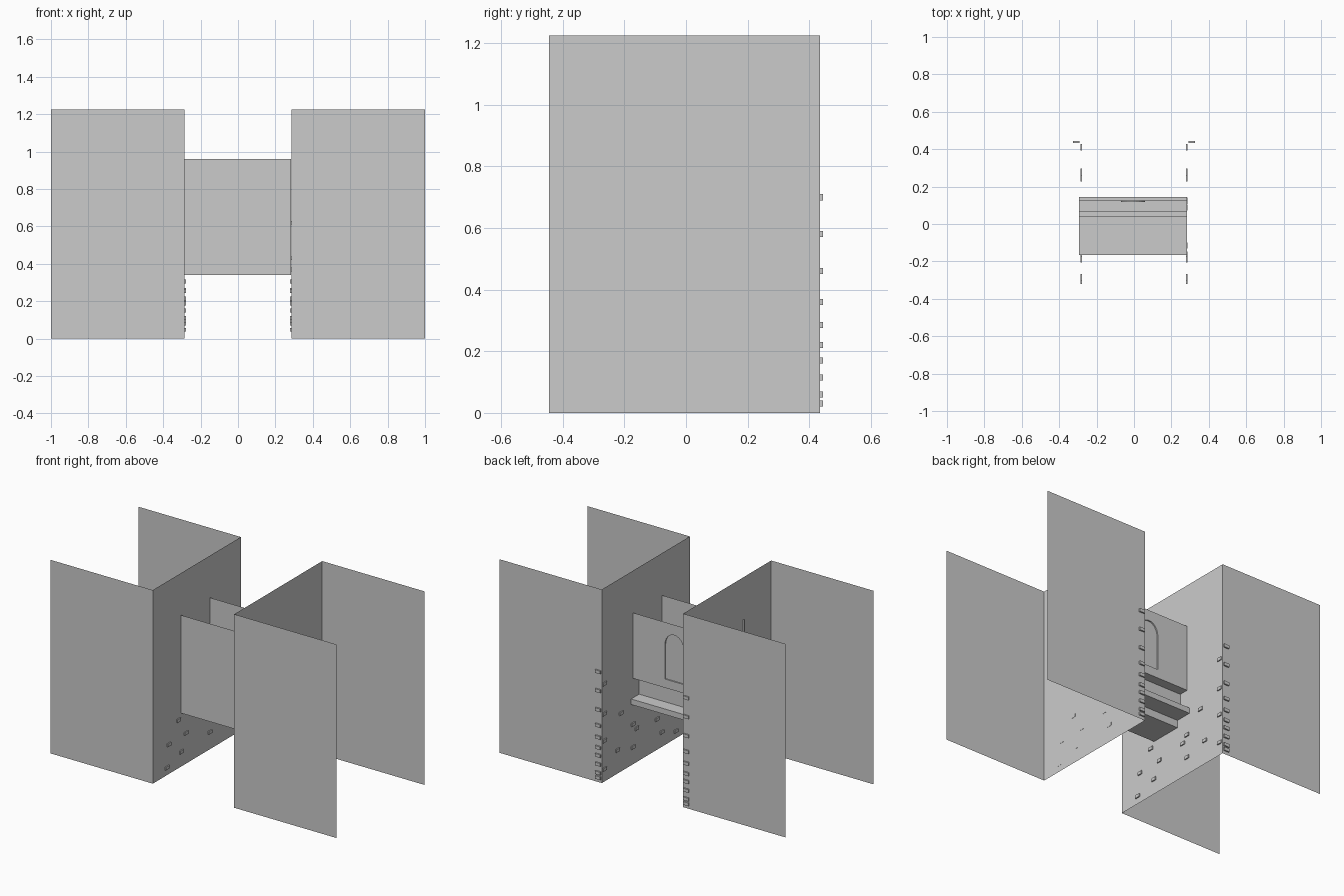
import bpy, bmesh, math

if "Cube" in bpy.data.objects:
    bpy.data.objects.remove(bpy.data.objects["Cube"])

WALL_X, FRONT, BACK, TOP = 0.285, -0.445, 0.435, 1.225


def finish(name, bm):
    me = bpy.data.meshes.new(name)
    bm.to_mesh(me)
    bm.free()
    ob = bpy.data.objects.new(name, me)
    bpy.context.collection.objects.link(ob)
    return ob


def sweep(name, a, b):
    """Open sheet made from two matching rows of points."""
    bm = bmesh.new()
    ra = [bm.verts.new(p) for p in a]
    rb = [bm.verts.new(p) for p in b]
    for i in range(len(a) - 1):
        bm.faces.new((ra[i], ra[i + 1], rb[i + 1], rb[i]))
    return finish(name, bm)


def add_box(bm, c, s):
    vs = bmesh.ops.create_cube(bm, size=1)['verts']
    for v in vs:
        v.co = [c[i] + v.co[i] * s[i] for i in range(3)]


# Passage face holds (y, z) and holds on the back corner (z)
side_holds = [(.41, .62), (.41, .43), (.41, .26), (.41, .08), (.244, .37),
              (.125, .255), (.088, .215), (.28, .15), (.125, .11),
              (-.115, .195), (-.19, .305), (-.285, .188), (-.163, .095),
              (-.305, .048)]
back_holds = [.70, .58, .46, .36, .285, .22, .17, .115, .06, .03]

for side, s in (("left", -1), ("right", 1)):
    # Three-sided flanking wall sheet
    plan = [(s, FRONT), (s * WALL_X, FRONT), (s * WALL_X, BACK), (s, BACK)]
    if s > 0:
        plan.reverse()
    sweep(side + "_wall", [(x, y, 0) for x, y in plan],
          [(x, y, TOP) for x, y in plan])

    # Small climbing holds
    bm = bmesh.new()
    for y, z in side_holds:
        add_box(bm, (s * (WALL_X - .003), y, z), (.008, .034, .02))
    for z in back_holds:
        add_box(bm, (s * .309, BACK + .004, z), (.036, .010, .02))
    finish(side + "_holds", bm)

# Bridge body: open-topped channel with a ledge at the back
X0, X1, PY = -0.293, 0.283, 0.125
profile = [(-.165, .96), (-.165, .34), (.04, .34), (.04, .387), (.145, .387),
           (.145, .422), (.065, .422), (.065, .545), (PY, .545)]
sweep("bridge_body", [(X0, y, z) for y, z in profile],
      [(X1, y, z) for y, z in profile])

# Arch outline of the doorway
CX, R, SPRING, SILL = -0.005, 0.065, 0.82, 0.60
arch = [(CX - R, SILL), (CX + R, SILL)]
for i in range(13):
    t = math.pi * i / 12
    arch.append((CX + R * math.cos(t), SPRING + 1.15 * R * math.sin(t)))

# Back panel with the arched opening
bm = bmesh.new()
edges = []
for loop in ([(X0, .545), (X1, .545), (X1, .96), (X0, .96)], arch):
    vs = [bm.verts.new((x, PY, z)) for x, z in loop]
    edges += [bm.edges.new((vs[i - 1], vs[i])) for i in range(len(vs))]
bmesh.ops.triangle_fill(bm, edges=edges, use_beauty=True,
                        use_dissolve=False, normal=(0, 1, 0))
finish("back_panel", bm)

# Shallow door recess
bm = bmesh.new()
outer = [bm.verts.new((x, PY, z)) for x, z in arch]
inner = [bm.verts.new((x, PY - .008, z)) for x, z in arch]
for i in range(len(arch)):
    bm.faces.new((outer[i - 1], outer[i], inner[i], inner[i - 1]))
bm.faces.new(inner[::-1])
finish("door_recess", bm)
